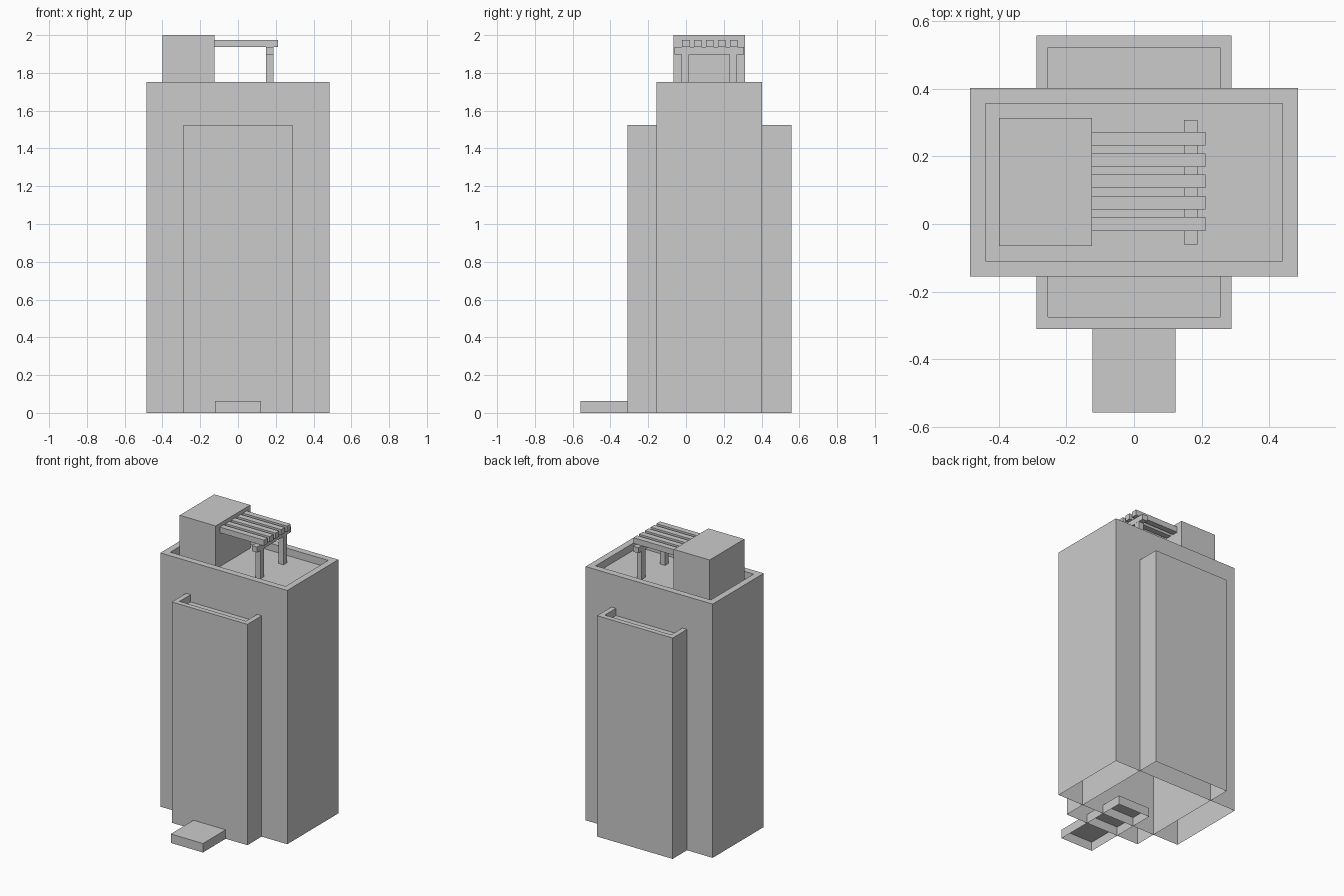
import bpy, bmesh
from mathutils import Vector

if "Cube" in bpy.data.objects:
    bpy.data.objects.remove(bpy.data.objects["Cube"])


def block(name, x, y, z, open_base=False, rim=0.0, sink=0.05):
    """Box from ranges; optional missing base and optional sunken roof with a parapet rim."""
    bm = bmesh.new()
    bmesh.ops.create_cube(bm, size=1)
    for v in bm.verts:
        v.co = Vector([(r[0] + r[1]) / 2 + c * (r[1] - r[0])
                       for r, c in zip((x, y, z), v.co)])
    bm.normal_update()
    if rim:
        top = [f for f in bm.faces if f.normal.z > 0.9]
        bmesh.ops.inset_region(bm, faces=top, thickness=rim, use_even_offset=True)
        floor = bmesh.ops.extrude_discrete_faces(bm, faces=top)["faces"]
        bmesh.ops.translate(bm, verts=floor[0].verts[:], vec=(0, 0, -sink))
    if open_base:
        base = [f for f in bm.faces if f.normal.z < -0.9]
        bmesh.ops.delete(bm, geom=base, context='FACES')
    mesh = bpy.data.meshes.new(name)
    bm.to_mesh(mesh)
    bm.free()
    obj = bpy.data.objects.new(name, mesh)
    bpy.context.collection.objects.link(obj)
    return obj


ROOF = 1.70

# Main tower, the lower wing running through it, and the entrance step
block("tower", (-0.485, 0.485), (-0.155, 0.402), (0, 1.752), True, 0.045)
block("wing", (-0.289, 0.289), (-0.31, 0.558), (0, 1.525), True, 0.035)
block("entrance_step", (-0.123, 0.123), (-0.558, 0.0), (0, 0.062), True)

# Rooftop stair house
block("stair_house", (-0.40, -0.125), (-0.065, 0.313), (ROOF, 2.0))

# Pergola: two posts, a cross beam and five slats
for i, y in enumerate((-0.004, 0.25)):
    block(f"pergola_post_{i + 1}", (0.149, 0.187), (y - 0.02, y + 0.02), (ROOF, 1.898))
block("pergola_beam", (0.148, 0.188), (-0.06, 0.308), (1.898, 1.936))
for i in range(5):
    y = i * 0.063
    block(f"pergola_slat_{i + 1}", (-0.125, 0.212), (y - 0.02, y + 0.02), (1.936, 1.975))
